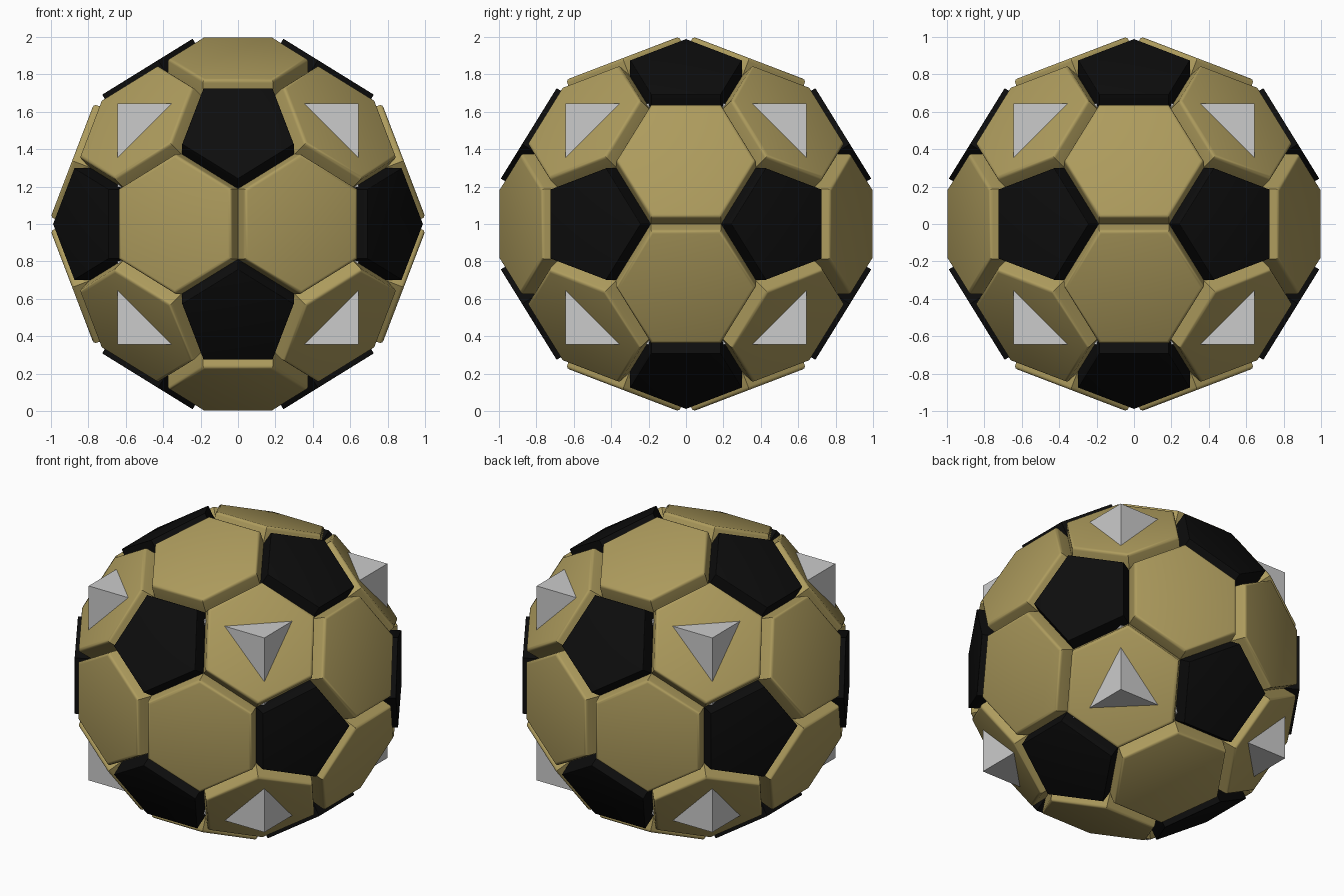
import bpy, bmesh
from math import sqrt, pi, cos, sin
from mathutils import Vector
from itertools import product

if "Cube" in bpy.data.objects:
    bpy.data.objects.remove(bpy.data.objects["Cube"])

PHI = (1 + sqrt(5)) / 2
CENTRE = Vector((0, 0, 1))


def material(name, colour):
    m = bpy.data.materials.new(name)
    m.diffuse_color = colour
    m.use_nodes = True
    m.node_tree.nodes["Principled BSDF"].inputs["Base Color"].default_value = m.diffuse_color
    return m


def panel(name, normal, toward, sides, radius, dist, depth, bevel, mat):
    """Straight-walled polygon tile facing 'normal', one corner pointing at 'toward'."""
    n = normal.normalized()
    u = (toward - n * toward.dot(n)).normalized()
    v = n.cross(u)
    bm = bmesh.new()
    rings = []
    for d in (dist, dist - depth):
        rings.append([bm.verts.new(CENTRE + n * d + radius *
                      (u * cos(2 * pi * i / sides) + v * sin(2 * pi * i / sides)))
                      for i in range(sides)])
    outer, inner = rings
    bm.faces.new(outer)
    bm.faces.new(inner[::-1])
    for i in range(sides):
        j = (i + 1) % sides
        bm.faces.new((outer[i], inner[i], inner[j], outer[j]))
    # rounded outer rim
    rim = [e for e in bm.edges if e.verts[0] in outer and e.verts[1] in outer]
    bmesh.ops.bevel(bm, geom=rim, offset=bevel, segments=3, profile=0.5, affect='EDGES')
    bmesh.ops.recalc_face_normals(bm, faces=bm.faces)
    me = bpy.data.meshes.new(name)
    bm.to_mesh(me)
    bm.free()
    me.materials.append(mat)
    ob = bpy.data.objects.new(name, me)
    bpy.context.collection.objects.link(ob)
    bpy.ops.object.select_all(action='DESELECT')
    ob.select_set(True)
    bpy.context.view_layer.objects.active = ob
    bpy.ops.object.shade_smooth_by_angle(angle=0.7)


gold = material("gold", (0.42, 0.33, 0.11, 1))
black = material("black", (0.004, 0.004, 0.004, 1))

# icosahedron corners give the pentagon directions
corners = []
for a, b in product((1, -1), repeat=2):
    corners += [Vector((0, a * PHI, b)), Vector((a * PHI, b, 0)), Vector((b, 0, a * PHI))]


def near(p, q):
    return abs((p - q).length - 2) < 0.01


# black pentagon panels
for c in corners:
    neighbour = next(p for p in corners if near(p, c))
    panel("pentagon_panel", c, neighbour, 5, 0.314, 0.970, 0.15, 0.004, black)

# gold hexagon panels, one per icosahedron face
for i, a in enumerate(corners):
    for j in range(i + 1, 12):
        for k in range(j + 1, 12):
            b, c = corners[j], corners[k]
            if near(a, b) and near(b, c) and near(a, c):
                # hexagon corners lie at the thirds of the face edges
                panel("hexagon_panel", a + b + c, (2 * a + b) / 3,
                      6, 0.374, 0.949, 0.15, 0.018, gold)

# grey cube core whose corners poke through
bpy.ops.mesh.primitive_cube_add(size=1.29, location=CENTRE)
bpy.context.object.name = "core_cube"
